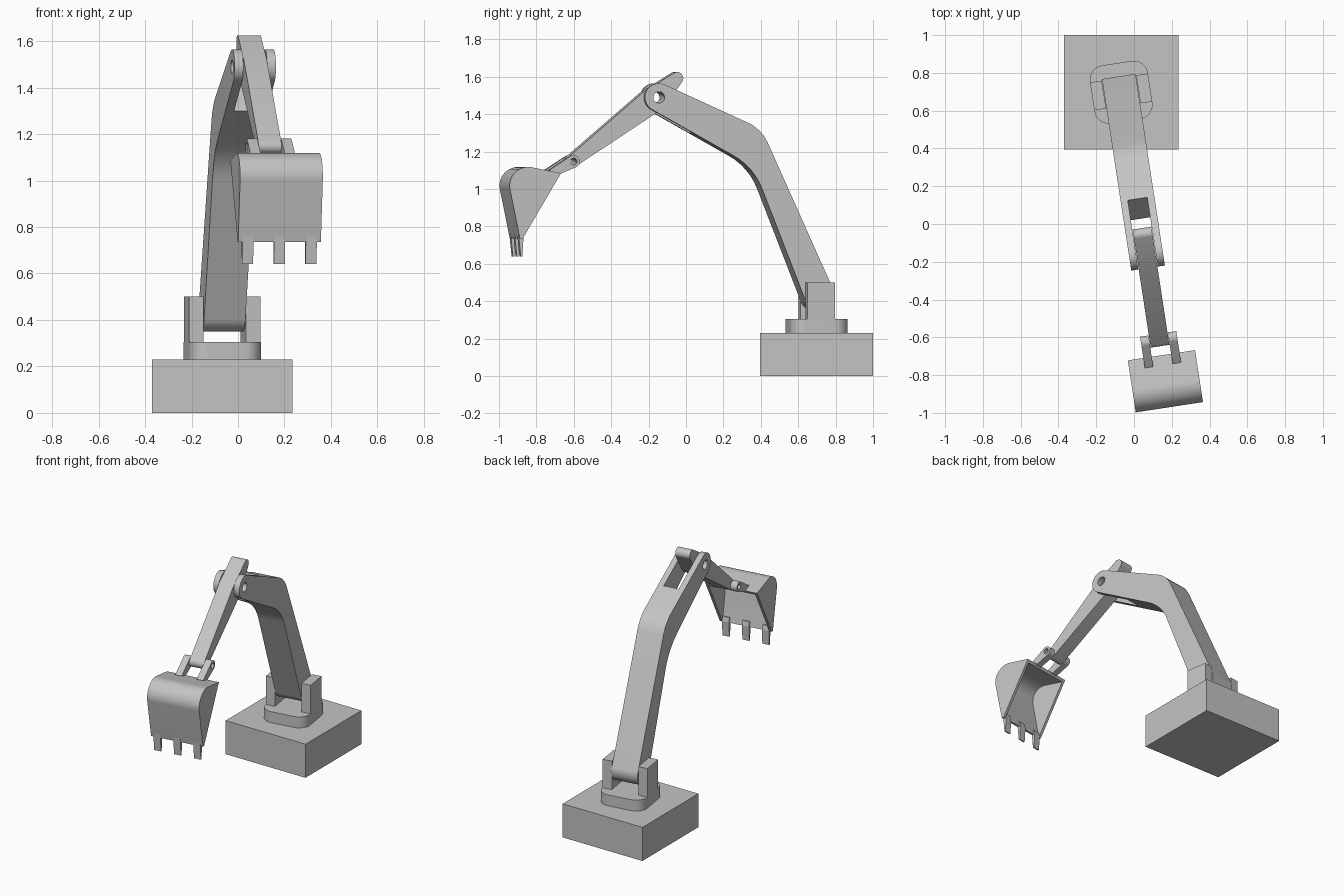
import bpy, bmesh, math
from mathutils import Vector

cube = bpy.data.objects.get("Cube")
if cube:
    bpy.data.objects.remove(cube, do_unlink=True)

# One flat grey for every part
grey = bpy.data.materials.new("plain grey")
grey.use_nodes = True
COLOUR = (0.55, 0.55, 0.55, 1)
grey.diffuse_color = COLOUR
grey.node_tree.nodes["Principled BSDF"].inputs["Base Color"].default_value = COLOUR

# The whole arm swings about the turntable centre
SWING = math.radians(8.7)
PIVOT = Vector((-0.068, 0.698, 0))


def belt(circles, step=math.radians(7)):
    """Counter-clockwise outline wrapped round circles (u, v, r); r < 0 bends inward."""
    n = len(circles)
    normals = []
    for i in range(n):
        (ax, ay, ar), (bx, by, br) = circles[i], circles[(i + 1) % n]
        d = math.hypot(bx - ax, by - ay)
        normals.append(math.atan2(by - ay, bx - ax) - math.acos((ar - br) / d))
    outline = []
    for i, (x, y, r) in enumerate(circles):
        if r == 0:
            outline.append((x, y))
            continue
        a, sweep = normals[i - 1], (normals[i] - normals[i - 1]) % math.tau
        if r < 0:
            sweep -= math.tau
        k = max(2, math.ceil(abs(sweep) / step))
        for j in range(k + 1):
            t = a + sweep * j / k
            outline.append((x + r * math.cos(t), y + r * math.sin(t)))
    return outline


def disc(u, v, r, sides=32):
    return [(u + r * math.cos(math.tau * i / sides), v + r * math.sin(math.tau * i / sides))
            for i in range(sides)]


def prism(name, outline, lo, hi, upright=False):
    """Side outline (y, z) pulled across from lo to hi, or a plan outline pulled upward."""
    bm = bmesh.new()
    if upright:
        pts, pull = [(u, v, lo) for u, v in outline], (0, 0, hi - lo)
    else:
        pts = [(lo, (u - PIVOT.y) / math.cos(SWING), v) for u, v in outline]
        pull = (hi - lo, 0, 0)
    face = bm.faces.new([bm.verts.new(p) for p in pts])
    new = bmesh.ops.extrude_face_region(bm, geom=[face])["geom"]
    bmesh.ops.translate(bm, vec=pull, verts=[g for g in new if isinstance(g, bmesh.types.BMVert)])
    bmesh.ops.recalc_face_normals(bm, faces=bm.faces)
    mesh = bpy.data.meshes.new(name)
    bm.to_mesh(mesh)
    bm.free()
    mesh.materials.append(grey)
    ob = bpy.data.objects.new(name, mesh)
    bpy.context.collection.objects.link(ob)
    ob.location = PIVOT
    ob.rotation_euler.z = SWING
    return ob


def activate(ob):
    bpy.ops.object.select_all(action='DESELECT')
    ob.select_set(True)
    bpy.context.view_layer.objects.active = ob


def cut(ob, outline, half_width):
    cutter = prism("cutter", outline, -half_width, half_width)
    cutter.hide_render = True
    mod = ob.modifiers.new("cut", 'BOOLEAN')
    mod.operation, mod.solver, mod.object = 'DIFFERENCE', 'EXACT', cutter
    activate(ob)
    bpy.ops.object.modifier_apply(modifier=mod.name)
    bpy.data.objects.remove(cutter, do_unlink=True)


def smooth(ob):
    activate(ob)
    bpy.ops.object.shade_smooth_by_angle(angle=math.radians(30))


# Square base block, not turned with the arm
h = 0.3025
base = prism("base_block", [(-h, -h), (h, -h), (h, h), (-h, h)], 0, 0.23, upright=True)
base.rotation_euler.z = 0

# Rounded turntable
c = 0.08
smooth(prism("turntable", belt([(-c, -c, 0.075), (c, -c, 0.075), (c, c, 0.075), (-c, c, 0.075)]),
             0.23, 0.305, upright=True))

# Brackets either side of the boom foot
for side, x in (("right", -0.155), ("left", 0.092)):
    prism(side + "_bracket", [(0.625, 0.3), (0.773, 0.3), (0.773, 0.5), (0.625, 0.5)], x, x + 0.063)

# Bent boom with a forked tip
elbow = (-0.158, 1.49)
boom = prism("boom", belt([(0.701, 0.43, 0.08), (0.226, 1.158, 0.217),
                           (*elbow, 0.075), (0.073, 0.879, -0.343)]), -0.09, 0.09)
cut(boom, [(-0.02, 1.235), (0.18, 1.5), (-0.25, 1.8), (-0.5, 1.4)], 0.052)
cut(boom, disc(*elbow, 0.03), 0.2)
smooth(boom)

# Stick, widest at the elbow
wrist = (-0.615, 1.147)
stick = prism("stick", belt([(-0.055, 1.592, 0.033), (-0.237, 1.517, 0),
                             (*wrist, 0.032), (-0.13, 1.43, 0)]), -0.05, 0.05)
cut(stick, disc(*elbow, 0.03), 0.2)
cut(stick, disc(*wrist, 0.018), 0.2)
smooth(stick)

# Lugs joining the bucket to the stick
for side, x in (("right", -0.097), ("left", 0.052)):
    lug = prism(side + "_bucket_lug", belt([(*wrist, 0.033), (-0.748, 1.1, 0), (-0.695, 1.078, 0)]),
                x, x + 0.045)
    cut(lug, disc(*wrist, 0.018), 0.2)
    smooth(lug)

# Hollow bucket, open towards the boom
bucket = prism("bucket", belt([(-0.9, 0.735, 0), (-0.695, 1.085, 0),
                               (-0.87, 1.018, 0.1), (-0.915, 0.735, 0)]), -0.18, 0.18)
cut(bucket, belt([(-0.8, 0.6, 0), (-0.6, 1.046, 0), (-0.87, 1.018, 0.082), (-0.899, 0.72, 0)]), 0.162)
smooth(bucket)

# Teeth tapering to the tip
for name, x in (("right", -0.138), ("middle", 0), ("left", 0.138)):
    prism(name + "_tooth", [(-0.918, 0.74), (-0.908, 0.64), (-0.9, 0.64), (-0.893, 0.74),
                            (-0.9, 0.77), (-0.921, 0.77)], x - 0.024, x + 0.024)
